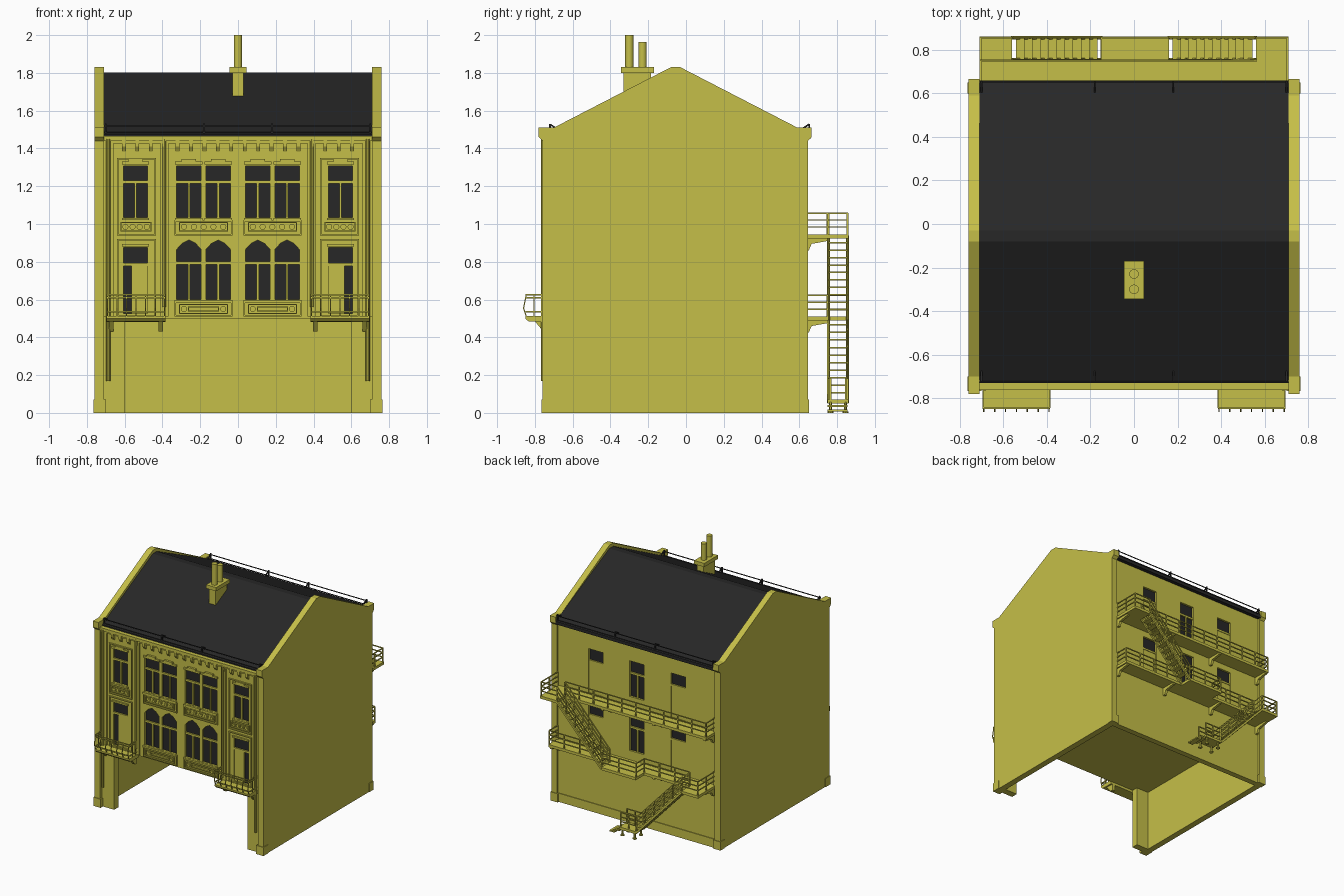
import bpy, bmesh, math
from mathutils import Vector, Matrix

if "Cube" in bpy.data.objects:
    bpy.data.objects.remove(bpy.data.objects["Cube"], do_unlink=True)


def material(name, rgb):
    m = bpy.data.materials.new(name)
    m.use_nodes = True
    m.diffuse_color = (*rgb, 1)
    m.node_tree.nodes["Principled BSDF"].inputs["Base Color"].default_value = (*rgb, 1)
    return m


YELLOW = material("yellow stucco", (0.56, 0.52, 0.065))
DARK = material("dark slate", (0.02, 0.02, 0.02))
FRONT, BACK = -0.735, 0.63


def prism(bm, pts, axis, a, b):
    """Extrude a 2D outline along x (pts are y, z) or along y (pts are x, z)."""
    place = (lambda p, t: (t, *p)) if axis == "x" else (lambda p, t: (p[0], t, p[1]))
    rings = [[bm.verts.new(place(p, t)) for p in pts] for t in (a, b)]
    bm.faces.new(rings[0])
    bm.faces.new(rings[1][::-1])
    for i in range(len(pts)):
        j = (i + 1) % len(pts)
        bm.faces.new((rings[0][j], rings[0][i], rings[1][i], rings[1][j]))


def box(bm, x0, x1, y0, y1, z0, z1):
    prism(bm, [(x0, z0), (x1, z0), (x1, z1), (x0, z1)], "y", y0, y1)


def bar(bm, p, q, r=0.004, n=4):
    p, q = Vector(p), Vector(q)
    d = q - p
    mat = Matrix.Translation((p + q) / 2) @ d.to_track_quat("Z", "Y").to_matrix().to_4x4()
    if n == 4:
        mat = mat @ Matrix.Rotation(math.pi / 4, 4, "Z")
    bmesh.ops.create_cone(bm, cap_ends=True, segments=n, radius1=r, radius2=r,
                          depth=d.length, matrix=mat)


def frame(bm, x0, x1, z0, z1, w=0.008, depth=0.01):
    y0, y1 = FRONT - depth, FRONT + 0.005
    for a, b in ((x0, x0 + w), (x1 - w, x1)):
        box(bm, a, b, y0, y1, z0, z1)
    for a, b in ((z0, z0 + w), (z1 - w, z1)):
        box(bm, x0 + w, x1 - w, y0, y1, a, b)


def finish(name, bm, mat, mirror=False, smooth=False):
    bmesh.ops.recalc_face_normals(bm, faces=bm.faces)
    me = bpy.data.meshes.new(name)
    bm.to_mesh(me)
    bm.free()
    me.materials.append(mat)
    ob = bpy.data.objects.new(name, me)
    bpy.context.collection.objects.link(ob)
    bpy.ops.object.select_all(action="DESELECT")
    bpy.context.view_layer.objects.active = ob
    ob.select_set(True)
    if smooth:
        bpy.ops.object.shade_smooth_by_angle(angle=math.radians(40))
    if mirror:
        ob.modifiers.new("mirror", "MIRROR")
    return ob


# Windows and doors: recess cutters, dark panes and yellow bars
cut, glass, bars = bmesh.new(), bmesh.new(), bmesh.new()


def opening(x0, x1, z0, z1, rail_z, y, d, peak=0, leaf=None):
    xm = (x0 + x1) / 2
    pts = [(x0, z0), (x1, z0), (x1, z1)]
    if peak:
        pts += [(xm + 0.035, z1 + peak * 0.65), (xm, z1 + peak), (xm - 0.035, z1 + peak * 0.65)]
    pts.append((x0, z1))
    prism(cut, pts, "y", y - d * 0.03, y + d * 0.022)
    prism(glass, pts, "y", y + d * 0.016, y + d * 0.026)
    near, far = y + d * 0.004, y + d * 0.02
    box(bars, x0, x1, near, far, rail_z - 0.008, rail_z + 0.008)
    if leaf:
        box(bars, *leaf, near + d * 0.004, far, z0, rail_z)
    else:
        box(bars, xm - 0.006, xm + 0.006, near, far, z0, rail_z - 0.008)


for s in (1, -1):
    def front(a, b, *rest, **kw):
        opening(*sorted((s * a, s * b)), *rest, FRONT, 1, **kw)
    for a, b in ((0.04, 0.17), (0.195, 0.325)):
        front(a, b, 1.035, 1.308, 1.223)
        front(a, b, 0.6, 0.865, 0.793, peak=0.05)
    front(0.478, 0.607, 1.035, 1.308, 1.223)
    front(0.478, 0.607, 0.525, 0.875, 0.785, leaf=sorted((s * 0.478, s * 0.565)))
for base in (0.51, 0.95):
    for x in (-0.37, 0, 0.37):
        sill = base + 0.075 if x == 0 else base + 0.005
        opening(x - 0.065, x + 0.065, sill, base + 0.365, base + 0.265, BACK, -1,
                leaf=(x - 0.065, x + 0.065) if x else None)

# Main block with recessed openings
bm = bmesh.new()
box(bm, -0.715, 0.715, FRONT, BACK, 0.5, 1.455)
body = finish("upper_storeys", bm, YELLOW)
cutter = finish("opening_cutter", cut, YELLOW)
mod = body.modifiers.new("openings", "BOOLEAN")
mod.operation, mod.solver, mod.object = "DIFFERENCE", "EXACT", cutter
bpy.context.view_layer.objects.active = body
bpy.ops.object.modifier_apply(modifier=mod.name)
bpy.data.objects.remove(cutter, do_unlink=True)
finish("window_glass", glass, DARK)
finish("window_bars_and_doors", bars, YELLOW)

# Open ground floor: back wall, plinth and front piers
bm = bmesh.new()
box(bm, -0.715, 0.715, 0.59, BACK, 0, 0.5)
box(bm, -0.715, 0.715, BACK - 0.01, BACK + 0.006, 0, 0.07)
for s in (1, -1):
    box(bm, *sorted((s * 0.6, s * 0.715)), FRONT, -0.68, 0, 0.5)
finish("ground_floor_walls", bm, YELLOW)

# Gable walls with stepped shoulders and corner plinths
bm = bmesh.new()
prism(bm, [(-0.76, 0), (-0.76, 1.44), (-0.78, 1.46), (-0.78, 1.51), (-0.7, 1.51),
           (-0.08, 1.83), (-0.03, 1.83), (0.59, 1.51), (0.665, 1.51), (0.665, 1.46),
           (0.645, 1.44), (0.645, 0)], "x", 0.71, 0.76)
for y0, y1 in ((-0.766, -0.7), (0.6, 0.65)):
    box(bm, 0.7, 0.765, y0, y1, 0, 0.07)
finish("gable_wall", bm, YELLOW, mirror=True)

# Roof and eaves rails
bm = bmesh.new()
prism(bm, [(-0.73, 1.475), (-0.08, 1.803), (-0.03, 1.803), (0.66, 1.475), (0.66, 1.45), (-0.73, 1.45)],
      "x", -0.712, 0.712)
finish("roof", bm, DARK)
bm = bmesh.new()
for y, d in ((-0.72, 1), (0.652, -1)):
    bar(bm, (-0.71, y, 1.518), (0.71, y, 1.518))
    bar(bm, (-0.71, y, 1.485), (0.71, y, 1.485))
    for x in (-0.7, -0.18, 0.18, 0.7):
        bar(bm, (x, y, 1.47), (x, y, 1.53), 0.006)
        bar(bm, (x, y, 1.528), (x, y + d * 0.05, 1.495), 0.006)
finish("eaves_rails", bm, DARK)

# Chimney
bm = bmesh.new()
box(bm, -0.03, 0.03, -0.33, -0.185, 1.64, 1.8)
box(bm, -0.045, 0.045, -0.345, -0.17, 1.8, 1.83)
finish("chimney_stack", bm, YELLOW)
bm = bmesh.new()
bar(bm, (0, -0.3, 1.82), (0, -0.3, 2), 0.022, 16)
bar(bm, (0, -0.23, 1.82), (0, -0.23, 1.963), 0.022, 16)
finish("chimney_pots", bm, YELLOW, smooth=True)

# Facade relief: cornice, corbels, pilasters, window surrounds
bm = bmesh.new()
box(bm, 0, 0.712, -0.762, FRONT + 0.01, 1.44, 1.465)
box(bm, 0, 0.712, -0.75, FRONT + 0.01, 1.425, 1.44)
for i in range(9):
    x = 0.036 + i * 0.071
    prism(bm, [(FRONT + 0.005, 1.385), (-0.742, 1.385), (-0.757, 1.41), (-0.757, 1.44), (FRONT + 0.005, 1.44)],
          "x", x - 0.01, x + 0.01)
box(bm, 0.368, 0.41, -0.747, FRONT + 0.01, 0.51, 1.425)
box(bm, 0.66, 0.712, -0.747, FRONT + 0.01, 0.51, 1.425)
frame(bm, 0.435, 0.64, 0.94, 1.35)
frame(bm, 0.435, 0.64, 0.51, 0.92)
frame(bm, 0.03, 0.335, 0.51, 0.59)
frame(bm, 0.03, 0.335, 0.94, 1.02)
for x0, x1 in ((0.47, 0.615), (0.032, 0.178), (0.187, 0.333)):
    box(bm, x0, x1, -0.75, FRONT + 0.005, 1.02, 1.033)
    box(bm, x0, x1, -0.748, FRONT + 0.005, 1.315, 1.33)
    box(bm, x0 + 0.035, x1 - 0.035, -0.752, FRONT + 0.005, 1.33, 1.345)
box(bm, 0.03, 0.335, -0.75, FRONT + 0.005, 0.585, 0.598)
box(bm, 0.47, 0.615, -0.748, FRONT + 0.005, 0.88, 0.893)
finish("facade_trim", bm, YELLOW, mirror=True)

# Panels with roundels below the windows
bm = bmesh.new()
for x0, x1, z, n in ((0.457, 0.622, 0.985, 4), (0.052, 0.312, 0.985, 5), (0.052, 0.312, 0.55, 2)):
    frame(bm, x0, x1, z - 0.026, z + 0.026, 0.006, 0.012)
    for i in range(n):
        x = x0 + 0.026 + i * (x1 - x0 - 0.052) / (n - 1)
        bar(bm, (x, FRONT, z), (x, FRONT - 0.01, z), 0.016, 12)
        bar(bm, (x, FRONT, z), (x, FRONT - 0.015, z), 0.009, 12)
frame(bm, 0.1, 0.264, 0.538, 0.562, 0.005)
finish("ornament_panels", bm, YELLOW, mirror=True)

# Downpipes
bm = bmesh.new()
bar(bm, (0.687, -0.757, 0.17), (0.687, -0.757, 1.45), 0.011, 8)
bar(bm, (0.39, -0.755, 0.56), (0.39, -0.755, 1.45), 0.009, 8)
finish("downpipes", bm, YELLOW, mirror=True, smooth=True)


# Railing along a 3D path: three rails and evenly spaced posts
def railing(bm, path, h=0.112, gap=0.13):
    path = [Vector(p) for p in path]
    for p, q in zip(path, path[1:]):
        for k in (0.35, 0.68, 1):
            up = Vector((0, 0, h * k))
            bar(bm, p + up, q + up, 0.005)
        n = max(1, round((q - p).length / gap))
        for i in range(n + 1):
            foot = p.lerp(q, i / n)
            bar(bm, foot, foot + Vector((0, 0, h)), 0.006)


# Front balconies with bellied balusters
bm = bmesh.new()
prism(bm, [(-0.73, 0.48), (-0.835, 0.485), (-0.85, 0.5), (-0.85, 0.512), (-0.73, 0.512)], "x", 0.385, 0.695)
for x in (0.41, 0.67):
    prism(bm, [(-0.73, 0.43), (-0.755, 0.43), (-0.8, 0.485), (-0.73, 0.485)], "x", x - 0.012, x + 0.012)
for z in (0.535, 0.61, 0.626):
    bar(bm, (0.387, -0.845, z), (0.693, -0.845, z), 0.005)
    for x in (0.387, 0.693):
        bar(bm, (x, -0.845, z), (x, FRONT, z), 0.005)
for i in range(7):
    x = 0.39 + i * 0.05
    for (ya, za), (yb, zb) in (((-0.845, 0.51), (-0.86, 0.555)), ((-0.86, 0.555), (-0.845, 0.628))):
        bar(bm, (x, ya, za), (x, yb, zb))
for x in (0.387, 0.693):
    for y in (-0.805, -0.765):
        bar(bm, (x, y, 0.51), (x, y, 0.628))
finish("front_balcony", bm, YELLOW, mirror=True)

# Rear walkways with brackets
IN, OUT, LOW, HIGH = 0.75, 0.855, 0.51, 0.945
bm = bmesh.new()
for top, landings in ((HIGH, [(0.56, 0.71)]), (LOW, [(-0.15, 0.16), (-0.71, -0.56)])):
    box(bm, -0.71, 0.71, BACK - 0.005, IN + 0.005, top - 0.022, top)
    for a, b in landings:
        box(bm, a, b, IN, OUT + 0.005, top - 0.022, top)
    for x in (-0.69, -0.23, 0.23, 0.69):
        prism(bm, [(BACK, top - 0.085), (BACK + 0.02, top - 0.085), (BACK + 0.035, top - 0.05),
                   (IN, top - 0.035), (IN, top - 0.02), (BACK, top - 0.02)], "x", x - 0.01, x + 0.01)
finish("rear_walkways", bm, YELLOW)

bm = bmesh.new()
for z, paths in (
        (HIGH, [[(-0.705, 0.64), (-0.705, IN), (0.56, IN)], [(0.56, OUT), (0.705, OUT), (0.705, 0.64)]]),
        (LOW, [[(0.705, 0.64), (0.705, IN), (0.16, IN)],
               [(0.16, OUT), (-0.15, OUT), (-0.15, IN), (-0.56, IN)],
               [(-0.56, OUT), (-0.705, OUT), (-0.705, 0.64)]])):
    for path in paths:
        railing(bm, [(*p, z) for p in path])
finish("walkway_railings", bm, YELLOW)

# Stair flights and foot landing
bm = bmesh.new()
for xa, za, xb, zb in ((0.56, HIGH, 0.16, LOW), (-0.56, LOW, -0.15, 0.07)):
    for y in (IN + 0.005, OUT):
        bar(bm, (xa, y, za - 0.012), (xb, y, zb - 0.012), 0.011)
        railing(bm, [(xa, y, za), (xb, y, zb)])
    for i in range(1, 11):
        x, z = xa + (xb - xa) * i / 11, za + (zb - za) * i / 11
        box(bm, x - 0.02, x + 0.02, IN + 0.005, OUT, z - 0.008, z)
box(bm, -0.15, 0.0, IN, OUT + 0.005, 0.05, 0.07)
box(bm, 0.0, 0.045, IN, OUT, 0.032, 0.042)
box(bm, 0.045, 0.09, IN, OUT, 0.008, 0.018)
for y in (IN + 0.015, OUT - 0.01):
    railing(bm, [(-0.15, y, 0.07), (-0.005, y, 0.07)], gap=0.08)
    bar(bm, (0, y, 0.055), (0.085, y, 0.008), 0.006)
    for x in (-0.13, -0.02):
        bar(bm, (x, y, 0), (x, y, 0.06), 0.008, 8)
        bar(bm, (x, y, 0), (x, y, 0.008), 0.016, 8)
finish("rear_stairs", bm, YELLOW)
